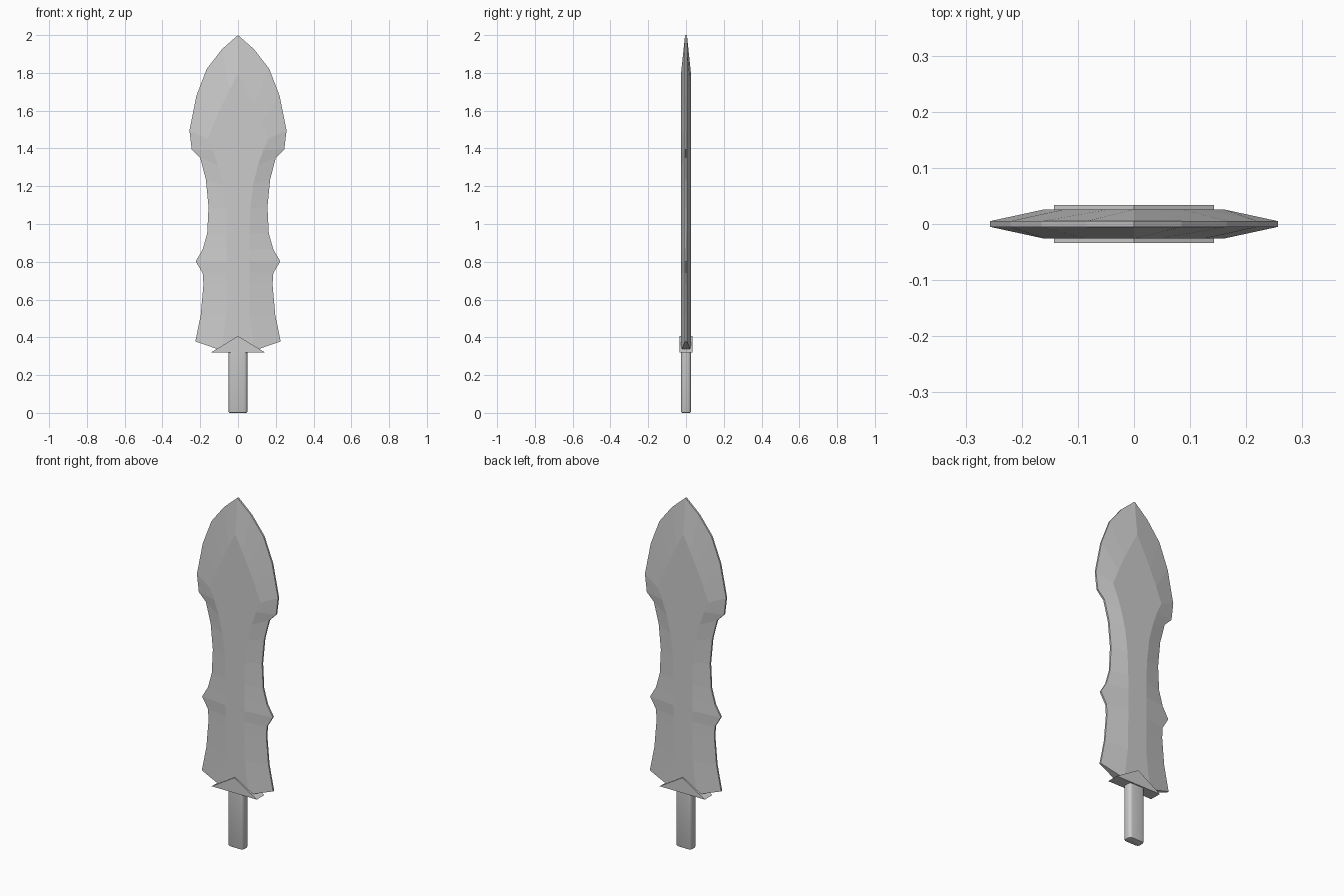
import bpy, bmesh, math

if "Cube" in bpy.data.objects:
    bpy.data.objects.remove(bpy.data.objects["Cube"])


def make_object(name, bm):
    bmesh.ops.remove_doubles(bm, verts=bm.verts, dist=1e-5)
    bmesh.ops.dissolve_degenerate(bm, edges=bm.edges, dist=1e-5)
    bmesh.ops.recalc_face_normals(bm, faces=bm.faces)
    mesh = bpy.data.meshes.new(name)
    bm.to_mesh(mesh)
    bm.free()
    obj = bpy.data.objects.new(name, mesh)
    bpy.context.collection.objects.link(obj)
    return obj


# Blade: each row is (edge x, edge z, ridge x, ridge z), from tip to base
ROWS = [
    (0, 2.0, 0, 1.80), (.085, 1.925, .045, 1.71), (.165, 1.822, .085, 1.63),
    (.22, 1.68, .125, 1.54), (.257, 1.495, .16, 1.45), (.245, 1.395, .133, 1.39),
    (.20, 1.35, .105, 1.31), (.17, 1.235, .08, 1.21), (.156, 1.09, .065, 1.08),
    (.163, .95, .06, .95), (.187, .865, .06, .865), (.224, .802, .06, .802),
    (.187, .74, .06, .74), (.183, .68, .06, .68), (.197, .52, .062, .52),
    (.226, .378, .085, .33),
]
EDGE_Y, RIDGE_Y = .005, .026

bm = bmesh.new()
rings = []
for ex, ez, rx, rz in ROWS:
    section = [(-ex, -EDGE_Y, ez), (-rx, -RIDGE_Y, rz), (rx, -RIDGE_Y, rz), (ex, -EDGE_Y, ez),
               (ex, EDGE_Y, ez), (rx, RIDGE_Y, rz), (-rx, RIDGE_Y, rz), (-ex, EDGE_Y, ez)]
    rings.append([bm.verts.new(p) for p in section])
for a, b in zip(rings, rings[1:]):
    for i in range(8):
        j = (i + 1) % 8
        bm.faces.new((a[i], a[j], b[j], b[i]))
# base of the blade: two sloping sides and a flat middle
c = rings[-1]
for ids in ((0, 1, 6, 7), (1, 2, 5, 6), (2, 3, 4, 5)):
    bm.faces.new([c[i] for i in ids])
make_object("blade", bm)

# Guard: triangular prism
bm = bmesh.new()
front, back = [[bm.verts.new((x, y, z)) for x, z in ((-.143, .32), (.143, .32), (0, .407))]
               for y in (-.034, .034)]
bm.faces.new(front)
bm.faces.new(back)
for i in range(3):
    j = (i + 1) % 3
    bm.faces.new((front[i], front[j], back[j], back[i]))
make_object("guard", bm)

# Handle: flattened bar with rounded edges
bpy.ops.mesh.primitive_cube_add(size=1, location=(0, 0, .17))
handle = bpy.context.object
handle.name = "handle"
handle.scale = (.1, .054, .34)
bpy.ops.object.transform_apply(location=False, rotation=False, scale=True)
bm = bmesh.new()
bm.from_mesh(handle.data)
upright = [e for e in bm.edges if abs(e.verts[0].co.z - e.verts[1].co.z) > .1]
bmesh.ops.bevel(bm, geom=upright, offset=.018, segments=4, profile=.5, affect='EDGES')
low = [e for e in bm.edges if all(v.co.z < -.169 for v in e.verts)]
bmesh.ops.bevel(bm, geom=low, offset=.008, segments=2, profile=.5, affect='EDGES')
bm.to_mesh(handle.data)
bm.free()
bpy.ops.object.shade_smooth_by_angle(angle=math.radians(35))
